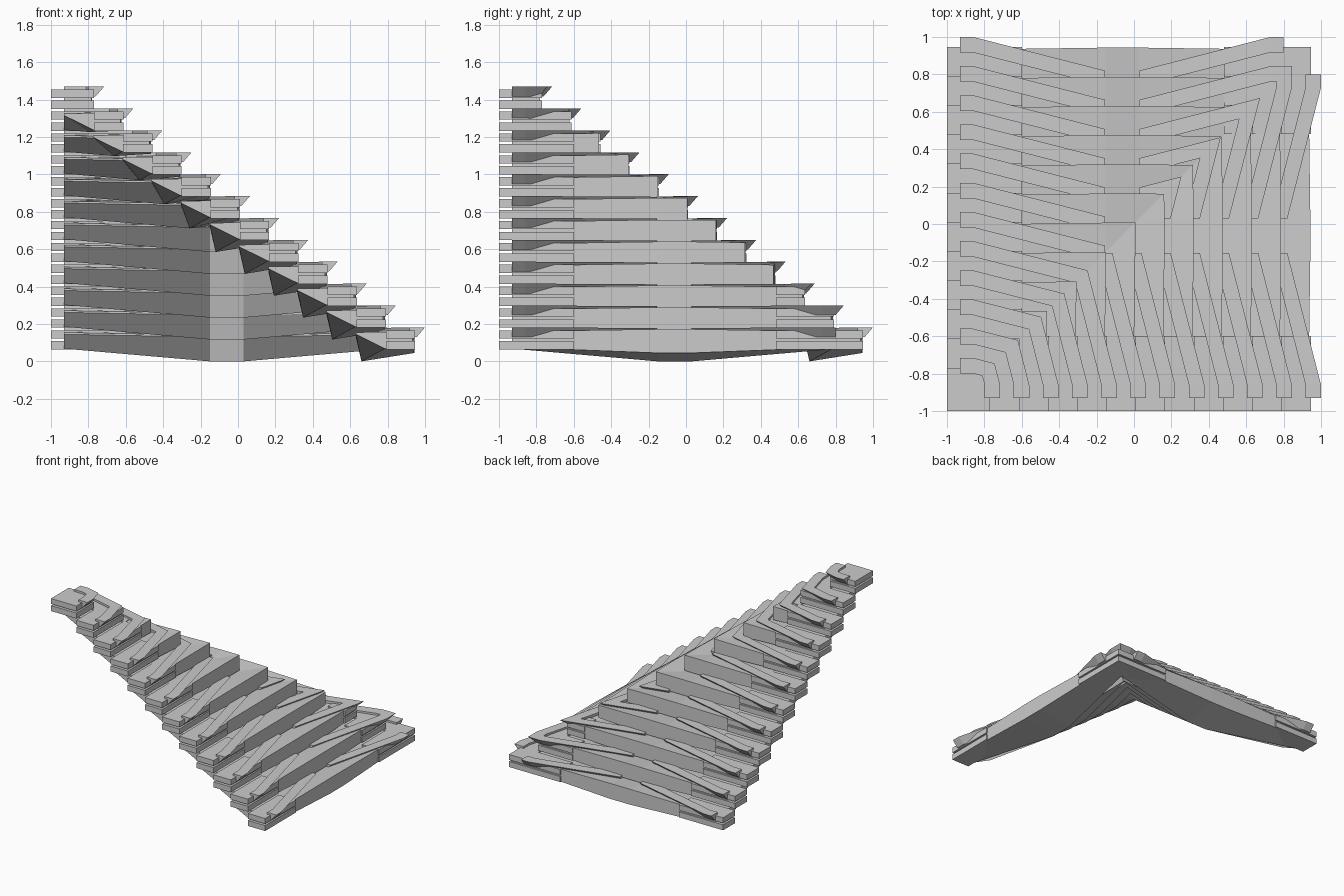
import bpy, bmesh
from mathutils import Vector

if "Cube" in bpy.data.objects:
    bpy.data.objects.remove(bpy.data.objects["Cube"])

LAYERS = 12
STEP_IN, STEP_UP = 0.156, 0.117


def loft(bm, stations, k):
    """Skin (u, z) cross-sections placed along x, shifted to layer k."""
    rings = [[bm.verts.new((x, u - STEP_IN * k, z + STEP_UP * k)) for u, z in sec]
             for x, sec in stations]
    n = len(rings[0])
    for a, b in zip(rings, rings[1:]):
        for i in range(n):
            j = (i + 1) % n
            bm.faces.new((a[i], a[j], b[j], b[i]))
    bm.faces.new(rings[0])
    bm.faces.new(rings[-1][::-1])


def corner_object(name, station_sets, k):
    """Cut the arms at the diagonal, then mirror them across it to make an L."""
    bm = bmesh.new()
    for stations in station_sets:
        loft(bm, stations, k)
    bmesh.ops.triangulate(bm, faces=[f for f in bm.faces if len(f.verts) > 4])
    bmesh.ops.bisect_plane(bm, geom=bm.verts[:] + bm.edges[:] + bm.faces[:],
                           dist=1e-5, plane_co=(0, 0, 0),
                           plane_no=Vector((1, -1, 0)).normalized(), clear_outer=True)
    dup = bmesh.ops.duplicate(bm, geom=bm.verts[:] + bm.edges[:] + bm.faces[:])["geom"]
    for v in dup:
        if isinstance(v, bmesh.types.BMVert):
            v.co.x, v.co.y = v.co.y, v.co.x
    bmesh.ops.remove_doubles(bm, verts=bm.verts[:], dist=1e-4)
    bmesh.ops.recalc_face_normals(bm, faces=bm.faces[:])
    me = bpy.data.meshes.new(name)
    bm.to_mesh(me)
    bm.free()
    bpy.context.collection.objects.link(bpy.data.objects.new(name, me))


def rect(u0, u1, z0, z1):
    return [(u0, z0), (u1, z0), (u1, z1), (u0, z1)]


def trim(outer, dz=0.0):
    """Undercut section of the raised trim strip."""
    return [(outer - 0.083, 0.13 + dz), (outer - 0.045, 0.13 + dz),
            (outer, 0.182 + dz), (outer - 0.083, 0.182 + dz)]


for k in range(LAYERS):
    top = k == LAYERS - 1
    inner = 0.717 if top else 0.79

    # Sagging main course: slanted underside at the ends, upright inner face mid-span
    lip = 0.79 if top else 0.63
    end = [(lip, 0.145), (0.785, 0.068), (0.932, 0.075), (0.932, 0.16), (lip, 0.155)]
    mid = [(0.63, 0.13), (0.66, 0.0), (0.943, 0.045), (0.943, 0.172), (0.63, 0.14)]
    corner_object(f"roof_course_{k}", [[(-0.93, end), (-0.15, mid), (0.03, mid),
                                        (0.81, end), (1.1, end)]], k)

    # Two flat plates at each end of the course
    plates = []
    for z0, z1 in ((0.063, 0.108), (0.122, 0.166)):
        sec = rect(inner, 0.947, z0, z1)
        plates.append([(-1, sec), (-0.6, sec)])
        if k < 4:
            plates.append([(0.48, sec), (1.1, sec)])
    corner_object(f"end_plates_{k}", plates, k)

    # Raised trim strips sweeping inward from the ends to the middle
    strips = [[(-0.93, trim(1.0)), (-0.86, trim(1.0)), (-0.155, trim(0.82, -0.004))]]
    if k < 5:
        last = 0.80 if k == 0 else 1.1
        strips.append([(0.03, trim(0.82, -0.004)), (0.73, trim(1.0)), (last, trim(1.0))])
    corner_object(f"trim_strips_{k}", strips, k)
